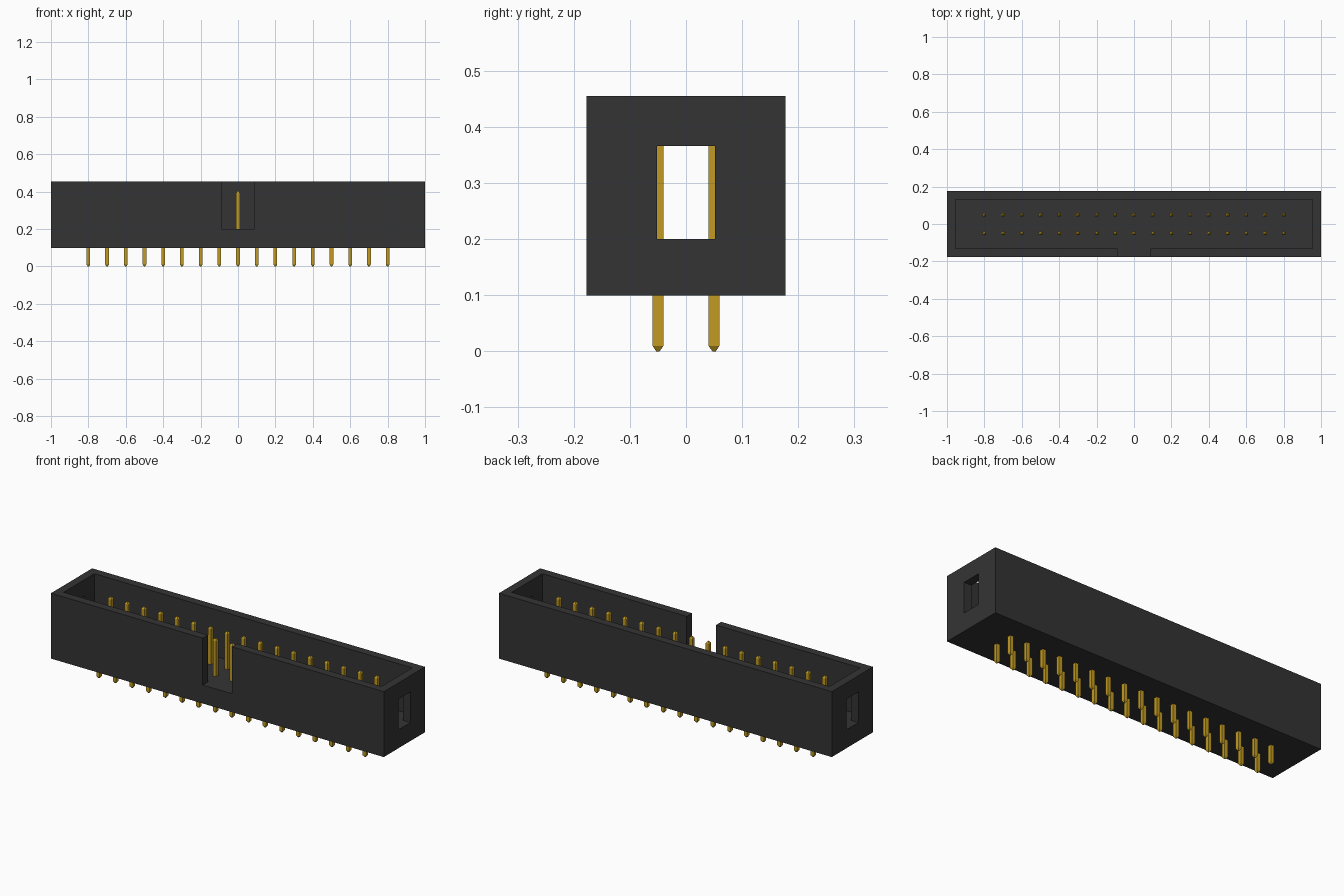
import bpy
import bmesh

default = bpy.data.objects.get("Cube")
if default:
    bpy.data.objects.remove(default, do_unlink=True)


def make_material(name, rgb):
    mat = bpy.data.materials.new(name)
    mat.use_nodes = True
    mat.diffuse_color = (*rgb, 1)
    mat.node_tree.nodes["Principled BSDF"].inputs["Base Color"].default_value = (*rgb, 1)
    return mat


BLACK = make_material("black_plastic", (0.034, 0.034, 0.034))
GOLD = make_material("gold_metal", (0.54, 0.33, 0.016))


def finish(name, bm, mat):
    bmesh.ops.recalc_face_normals(bm, faces=bm.faces)
    mesh = bpy.data.meshes.new(name)
    bm.to_mesh(mesh)
    bm.free()
    mesh.materials.append(mat)
    obj = bpy.data.objects.new(name, mesh)
    bpy.context.collection.objects.link(obj)
    return obj


def box(name, lo, hi, mat):
    bm = bmesh.new()
    bmesh.ops.create_cube(bm, size=1)
    for v in bm.verts:
        v.co = [(a + b) / 2 + c * (b - a) for a, b, c in zip(lo, hi, v.co)]
    return finish(name, bm, mat)


def cut(target, lo, hi):
    cutter = box("cutter", lo, hi, BLACK)
    cutter.hide_render = True
    mod = target.modifiers.new("cut", 'BOOLEAN')
    mod.operation = 'DIFFERENCE'
    mod.solver = 'EXACT'
    mod.object = cutter
    bpy.context.view_layer.objects.active = target
    bpy.ops.object.modifier_apply(modifier=mod.name)
    bpy.data.objects.remove(cutter, do_unlink=True)


# Shrouded housing: open-topped box, front key slot, end windows
FLOOR = 0.2
housing = box("housing", (-1, -0.177, 0.1), (1, 0.177, 0.455), BLACK)
cut(housing, (-0.955, -0.132, FLOOR), (0.955, 0.132, 0.6))
cut(housing, (-0.088, -0.3, FLOOR), (0.088, 0, 0.6))
cut(housing, (-1.1, -0.052, FLOOR), (1.1, 0.052, 0.366))

# Square pin with tapered ends, stacked from square rings (z, half width)
bm = bmesh.new()
rings = []
for z, r in ((0, 0.003), (0.01, 0.0098), (0.393, 0.0098), (0.403, 0.003)):
    rings.append([bm.verts.new((x * r - 0.8, y * r - 0.05, z))
                  for x, y in ((-1, -1), (1, -1), (1, 1), (-1, 1))])
for a, b in zip(rings, rings[1:]):
    for i in range(4):
        j = (i + 1) % 4
        bm.faces.new((a[i], a[j], b[j], b[i]))
bm.faces.new(rings[0])
bm.faces.new(rings[-1])
pins = finish("contact_pins", bm, GOLD)

# Repeat into two rows of seventeen
for name, count, offset in (("columns", 17, (0.1, 0, 0)), ("rows", 2, (0, 0.1, 0))):
    arr = pins.modifiers.new(name, 'ARRAY')
    arr.count = count
    arr.use_relative_offset = False
    arr.use_constant_offset = True
    arr.constant_offset_displace = offset
